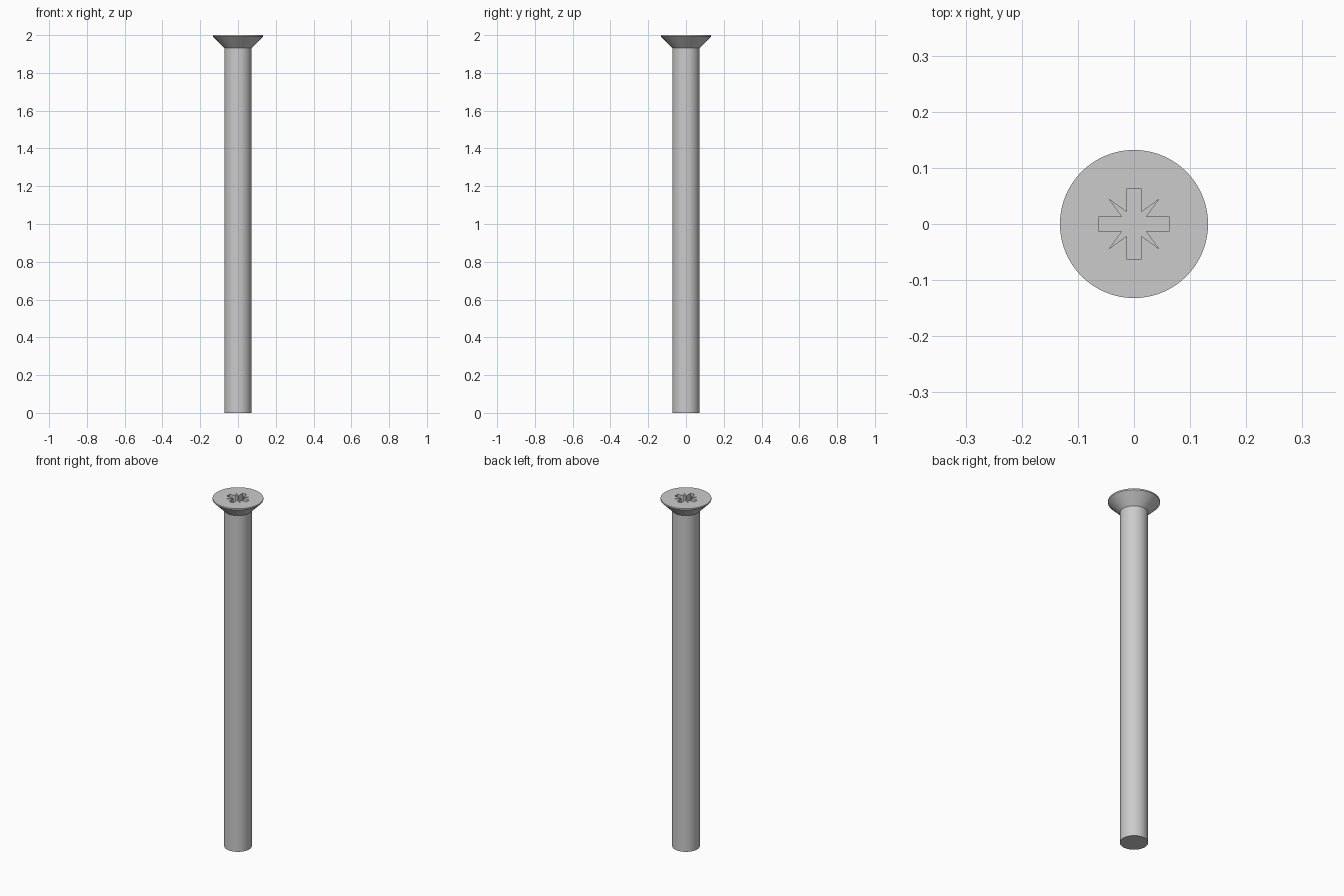
import bpy, bmesh, math
from mathutils import Matrix, Vector

cube = bpy.data.objects.get("Cube")
if cube:
    bpy.data.objects.remove(cube, do_unlink=True)

SIDES = 64
SHANK_R, HEAD_R = 0.072, 0.132
NECK_Z, RIM_Z, TOP_Z = 1.932, 1.992, 2.0
RECESS_DEPTH = 0.05

steel = bpy.data.materials.new("steel_grey")
steel.use_nodes = True
steel.diffuse_color = (0.6, 0.6, 0.6, 1)
steel.node_tree.nodes["Principled BSDF"].inputs["Base Color"].default_value = steel.diffuse_color


def make_object(name, bm):
    bmesh.ops.recalc_face_normals(bm, faces=bm.faces)
    mesh = bpy.data.meshes.new(name)
    bm.to_mesh(mesh)
    bm.free()
    obj = bpy.data.objects.new(name, mesh)
    bpy.context.collection.objects.link(obj)
    mesh.materials.append(steel)
    return obj


def lathe(name, profile):
    """Closed solid of revolution from (radius, height) pairs."""
    bm = bmesh.new()
    rings = []
    for r, z in profile:
        rings.append([bm.verts.new((r * math.cos(a), r * math.sin(a), z))
                      for a in (math.tau * i / SIDES for i in range(SIDES))])
    for low, high in zip(rings, rings[1:]):
        for i in range(SIDES):
            j = (i + 1) % SIDES
            bm.faces.new((low[i], low[j], high[j], high[i]))
    bm.faces.new(rings[0])
    bm.faces.new(rings[-1])
    return make_object(name, bm)


# Shank and countersunk head in one turned body
screw = lathe("screw_body", [(SHANK_R, 0), (SHANK_R, NECK_Z),
                             (HEAD_R, RIM_Z), (HEAD_R, TOP_Z)])

# Driver recess: four square arms with pointed ribs between them
quarter = [(0.062, -0.0135), (0.062, 0.0135), (0.0215, 0.0135),
           (0.0435, 0.0435), (0.0135, 0.0215)]
bm = bmesh.new()
outline = []
for k in range(4):
    turn = Matrix.Rotation(k * math.pi / 2, 3, 'Z')
    outline += [bm.verts.new(turn @ Vector((x, y, TOP_Z - RECESS_DEPTH))) for x, y in quarter]
floor = bm.faces.new(outline)
walls = bmesh.ops.extrude_face_region(bm, geom=[floor])
bmesh.ops.translate(bm, vec=(0, 0, RECESS_DEPTH + 0.05),
                    verts=[v for v in walls["geom"] if isinstance(v, bmesh.types.BMVert)])
cutter = make_object("recess_cutter", bm)
cutter.hide_render = True

# Cut the recess, then discard the cutter
bpy.ops.object.select_all(action='DESELECT')
bpy.context.view_layer.objects.active = screw
screw.select_set(True)
cut = screw.modifiers.new("recess", 'BOOLEAN')
cut.operation, cut.solver, cut.object = 'DIFFERENCE', 'EXACT', cutter
bpy.ops.object.modifier_apply(modifier=cut.name)
bpy.data.objects.remove(cutter, do_unlink=True)

bpy.ops.object.shade_smooth_by_angle(angle=math.radians(30))
